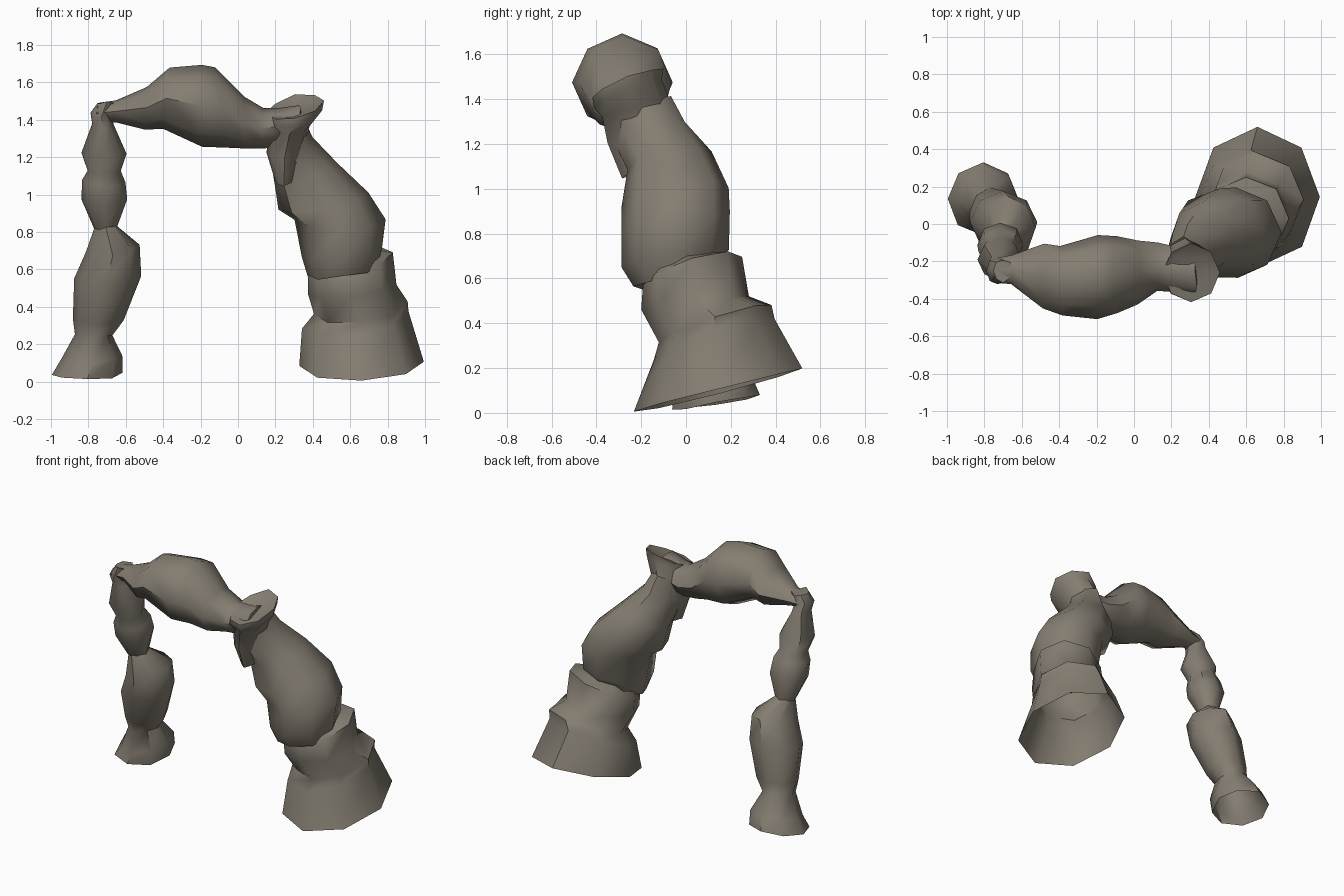
import bpy, bmesh, math, random
from mathutils import Vector

random.seed(4)
X, Y, Z = Vector((1, 0, 0)), Vector((0, 1, 0)), Vector((0, 0, 1))

stone = bpy.data.materials.new("weathered stone")
stone.diffuse_color = (0.23, 0.205, 0.165, 1)


def loft(name, rings, axes=(X, Y, Z), sides=8, cap_start=True, cap_end=True, jitter=0.005):
    """Skin rings given as centre x, y, z, two radii and the two tilts of the ring."""
    u, v, w = axes
    bm = bmesh.new()
    loops = []
    for cx, cy, cz, ru, rv, su, sv in rings:
        loop = []
        for i in range(sides):
            a = 2 * math.pi * i / sides
            p = Vector((cx, cy, cz)) + ru * math.cos(a) * (u + su * w) + rv * math.sin(a) * (v + sv * w)
            k = random.uniform(-jitter, jitter)
            loop.append(bm.verts.new(p + w * k * 2 + (u * math.cos(a) + v * math.sin(a)) * k))
        loops.append(loop)
    for a, b in zip(loops, loops[1:]):
        for i in range(sides):
            j = (i + 1) % sides
            bm.faces.new((a[i], a[j], b[j], b[i]))
    if cap_start:
        bm.faces.new(loops[0][::-1])
    if cap_end:
        bm.faces.new(loops[-1])
    bmesh.ops.recalc_face_normals(bm, faces=bm.faces)
    me = bpy.data.meshes.new(name)
    bm.to_mesh(me)
    bm.free()
    me.materials.append(stone)
    ob = bpy.data.objects.new(name, me)
    bpy.context.collection.objects.link(ob)
    bpy.ops.object.select_all(action='DESELECT')
    ob.select_set(True)
    bpy.context.view_layer.objects.active = ob
    bpy.ops.object.shade_smooth_by_angle(angle=math.radians(48))
    return ob


# Wide right base, open underneath, with a stepped collar
loft("right_base", [
    (.66, .145, .10, .335, .375, .03, .265),
    (.625, .125, .33, .285, .27, .15, .33),
    (.655, .13, .395, .25, .25, .12, .33),
    (.61, .04, .49, .235, .24, .1, .12),
    (.60, .03, .63, .225, .22, .25, .3),
    (.57, .00, .67, .16, .16, .2, .2),
], cap_start=False, cap_end=False, jitter=0.003)

# Leaning upper part of the right leg, running up into the ledge
loft("right_upper_leg", [
    (.56, -.05, .60, .19, .18, .15, .25),
    (.555, -.05, .69, .215, .24, .1, .15),
    (.545, -.045, .86, .24, .245, 0, .2),
    (.46, -.045, .965, .24, .24, .22, .2),
    (.365, -.075, 1.12, .17, .185, .35, .2),
    (.285, -.165, 1.26, .115, .16, .45, .25),
    (.265, -.21, 1.38, .10, .14, .2, .2),
], cap_end=False)

# Flared ledge where the span meets the right leg
loft("ledge", [
    (.245, -.22, 1.07, .045, .07, 0, .2),
    (.25, -.215, 1.22, .095, .13, 0, .2),
    (.275, -.22, 1.36, .11, .15, .1, .3),
    (.305, -.26, 1.43, .15, .155, .2, .4),
    (.305, -.26, 1.465, .15, .155, .2, .4),
    (.29, -.25, 1.45, .10, .10, .2, .3),
])

# Thick spanning rock
loft("span", [
    (-.76, -.25, 1.435, .06, .05, 0, .2),
    (-.66, -.245, 1.445, .075, .055, 0, 0),
    (-.49, -.28, 1.465, .17, .115, 0, .1),
    (-.39, -.30, 1.515, .185, .16, 0, .1),
    (-.20, -.285, 1.475, .222, .215, 0, 0),
    (-.09, -.27, 1.47, .205, .215, 0, -.1),
    (.03, -.26, 1.385, .175, .135, 0, 0),
    (.13, -.23, 1.355, .13, .105, 0, 0),
    (.22, -.24, 1.365, .125, .095, 0, 0),
    (.33, -.25, 1.42, .12, .06, 0, 0),
], axes=(Y, Z, X))

# Lower left pillar with a flared open foot
loft("left_lower_pillar", [
    (-.805, .135, .045, .19, .195, .05, .18),
    (-.78, .12, .13, .165, .175, .05, .18),
    (-.77, .08, .25, .10, .11, 0, .15),
    (-.745, .06, .33, .135, .13, 0, .15),
    (-.70, .01, .56, .18, .165, 0, .2),
    (-.67, -.02, .71, .14, .165, .1, .2),
    (-.71, -.08, .84, .06, .07, 0, .1),
], cap_start=False, cap_end=False)

# Knobbly upper left pillar
loft("left_upper_pillar", [
    (-.71, -.08, .82, .06, .07, 0, .1),
    (-.715, -.11, .97, .12, .12, 0, .2),
    (-.715, -.14, 1.07, .115, .115, 0, .2),
    (-.715, -.16, 1.13, .09, .095, 0, .2),
    (-.715, -.19, 1.22, .12, .11, 0, .2),
    (-.72, -.23, 1.37, .055, .075, 0, .2),
    (-.73, -.25, 1.43, .055, .075, 0, .1),
    (-.70, -.25, 1.49, .05, .06, .1, 0),
], cap_start=False)
